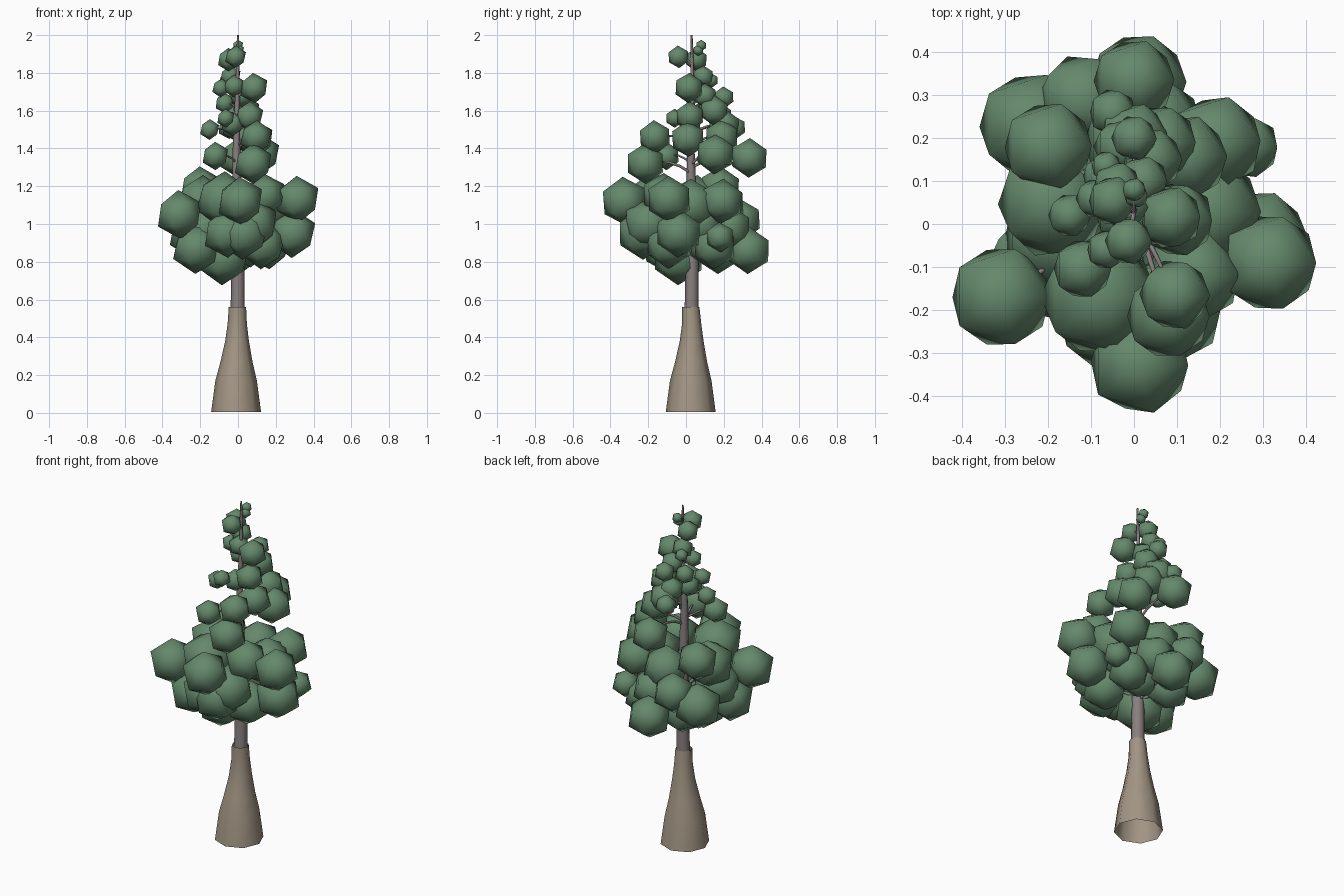
import bpy, bmesh, math, random
from mathutils import Vector, Matrix

random.seed(4)


def material(name, rgb):
    m = bpy.data.materials.new(name)
    m.diffuse_color = (*rgb, 1)
    return m


def finish(name, bm, mat):
    me = bpy.data.meshes.new(name)
    bm.to_mesh(me)
    bm.free()
    for p in me.polygons:
        p.use_smooth = True
    me.materials.append(mat)
    ob = bpy.data.objects.new(name, me)
    bpy.context.collection.objects.link(ob)
    return ob


def tube(bm, pts, radii, sides, level=False):
    """Open tube along a path; level rings stay horizontal."""
    rings = []
    for i, p in enumerate(pts):
        d = pts[min(i + 1, len(pts) - 1)] - pts[max(i - 1, 0)]
        q = Matrix.Identity(3) if level else d.to_track_quat('Z', 'Y').to_matrix()
        rings.append([bm.verts.new(p + q @ Vector((
            radii[i] * math.cos(2 * math.pi * k / sides),
            radii[i] * math.sin(2 * math.pi * k / sides), 0))) for k in range(sides)])
    for a, b in zip(rings, rings[1:]):
        for k in range(sides):
            n = (k + 1) % sides
            bm.faces.new((a[k], a[n], b[n], b[k]))


bark = material("bark", (0.36, 0.30, 0.23))
upper_bark = material("upper_bark", (0.25, 0.21, 0.21))
leaf = material("leaf", (0.13, 0.25, 0.15))


def trunk_section(name, rows, mat):
    bm = bmesh.new()
    tube(bm, [Vector(r[:3]) for r in rows], [r[3] for r in rows], 8, True)
    return finish(name, bm, mat)


# Flared trunk base, open underneath
trunk_section("trunk_base", [(-.01, .025, .005, .132), (-.01, .025, .17, .110),
                             (-.008, .027, .27, .085), (-.005, .03, .38, .063),
                             (-.004, .03, .47, .051), (-.003, .025, .56, .046)], bark)
# Slim upper trunk running to the tip
trunk_section("upper_trunk", [(-.003, .025, 0.50, .042), (-.002, .03, .57, .037),
                              (0, .032, .8, .034), (-.005, .03, 1.1, .028),
                              (-.008, .025, 1.4, .02), (-.003, .035, 1.7, .012),
                              (0, .03, 2.0, .005)], upper_bark)

# Leaf clumps (x, y, z, radius): crown tip and spire
spire = [(0, .08, 1.945, .03), (.005, .065, 1.92, .03), (-.05, .055, 1.87, .062),
         (-.013, -.04, 1.885, .06), (-.065, .135, 1.76, .038), (-.04, .09, 1.78, .06),
         (.085, .015, 1.72, .08), (-.09, .06, 1.72, .05), (0, .2, 1.67, .058),
         (-.07, .11, 1.64, .055), (.04, .15, 1.60, .08), (.06, .02, 1.57, .08),
         (-.05, .26, 1.51, .06), (-.15, .02, 1.50, .055), (-.065, -.06, 1.56, .05),
         (.02, .10, 1.68, .065), (-.03, .18, 1.57, .07), (-.03, .02, 1.53, .065),
         (-.02, .04, 1.73, .06)]
# Middle tier
middle = [(.095, -.165, 1.46, .09), (.08, -.215, 1.32, .108), (-.12, -.105, 1.36, .075),
          (0, .2, 1.52, .09), (.10, .01, 1.45, .095), (.12, .155, 1.37, .108),
          (0, .335, 1.35, .105), (.06, .19, 1.46, .095)]
# Broad lower crown
lower = [(.013, -.325, 1.12, .13), (-.31, -.17, 1.05, .13), (.315, -.09, 1.13, .125),
         (.29, -.04, .95, .13), (.01, .33, .86, .125), (.265, .18, .93, .08),
         (.19, .19, 1.12, .12), (.17, .03, 1.1, .14), (-.2, .18, 1.19, .115),
         (-.24, .23, .95, .135), (-.19, .05, 1.12, .14), (-.12, .29, 1.02, .115),
         (-.08, -.17, 1.13, .15), (.08, -.2, 1.0, .14), (-.22, -.1, .87, .135),
         (-.075, -.04, .82, .145), (.03, -.23, .95, .14), (.16, .15, .88, .12),
         (-.1, .17, .86, .125), (.13, -.09, .89, .13), (.14, -.12, 1.15, .12),
         (-.18, -.03, .97, .14), (0, .19, 1.1, .13), (.05, .23, .98, .12),
         (.12, .08, 1.0, .13), (.06, .12, .88, .11), (-.06, -.22, .95, .13)]

for name, clumps, rise in (("spire", spire, .25), ("middle", middle, .25),
                           ("lower", lower, .08)):
    leaves, wood = bmesh.new(), bmesh.new()
    for x, y, z, r in clumps:
        tilt = (Matrix.Rotation(random.uniform(-.08, .08), 4, 'X')
                @ Matrix.Rotation(random.uniform(-.08, .08), 4, 'Y'))
        bmesh.ops.create_icosphere(leaves, subdivisions=1, radius=r,
                                   matrix=Matrix.Translation((x, y, z)) @ tilt)
        # Arched branch from the trunk to the clump
        a, c = Vector((0, .03, z - .02 - r * .3)), Vector((x, y, z))
        b = (a + c) / 2 + Vector((0, 0, rise * (c - a).length))
        path = [a * (1 - t) ** 2 + b * 2 * t * (1 - t) + c * t * t
                for t in (0, .25, .5, .75, 1)]
        w = .003 + .05 * r
        tube(wood, path, [w, w * .9, w * .8, w * .65, w * .5], 5)
    finish(name + "_foliage", leaves, leaf)
    finish(name + "_branches", wood, upper_bark)
